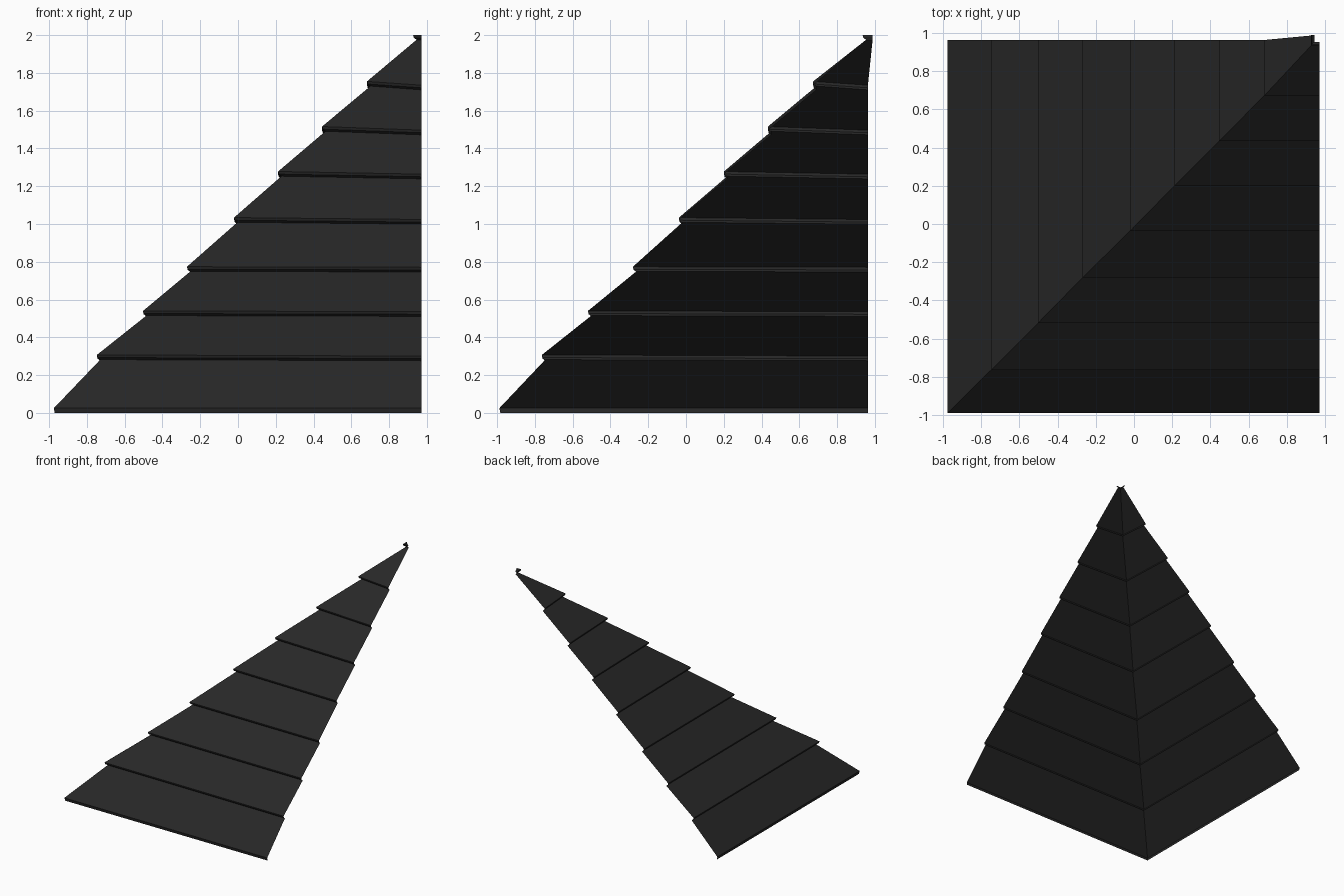
import bpy, bmesh

if "Cube" in bpy.data.objects:
    bpy.data.objects.remove(bpy.data.objects["Cube"])

slate = bpy.data.materials.new("charcoal_slate")
slate.diffuse_color = (0.02, 0.02, 0.02, 1)
slate.use_nodes = True
slate.node_tree.nodes["Principled BSDF"].inputs["Base Color"].default_value = slate.diffuse_color

# One row per course: hip x, hip y, hip z, drop of the course at its open end
courses = [
    (-0.975, -0.988, 0.025, 0.000),
    (-0.747, -0.763, 0.307, 0.006),
    (-0.503, -0.519, 0.540, 0.004),
    (-0.270, -0.281, 0.774, 0.003),
    (-0.021, -0.037, 1.034, 0.010),
    (0.212, 0.201, 1.278, 0.014),
    (0.445, 0.434, 1.516, 0.019),
    (0.683, 0.673, 1.755, 0.020),
    (0.927, 0.935, 2.000, 0.000),
]
END_X, END_Y, TIP_Y = 0.972, 0.963, 0.988

# Stepped hip profile: each course ends in a small undercut lip
# entries: x, y, z, end drop, is_tip
profile = [(-0.970, -0.983, 0.0, 0.0, False)]
for i, (x, y, z, d) in enumerate(courses):
    tip = i == len(courses) - 1
    if i > 0:
        profile.append((x + 0.018, y + 0.018, z - 0.025, d, tip))
        profile.append((x + 0.004, y + 0.004, z - 0.014, d, tip))
    profile.append((x, y, z, d, tip))


def roof_slope(name, left):
    """Open stepped sheet running from the hip to the cut end of the roof."""
    bm = bmesh.new()
    rows = []
    for x, y, z, d, tip in profile:
        hip = bm.verts.new((x, y, z))
        if left:
            end = bm.verts.new((x, TIP_Y if tip else END_Y, z - d))
        else:
            end = bm.verts.new((END_X, y, z - d))
        rows.append((hip, end))
    for (h0, e0), (h1, e1) in zip(rows, rows[1:]):
        # wound so that the normals point outwards
        bm.faces.new((h0, h1, e1, e0) if left else (h0, e0, e1, h1))
    mesh = bpy.data.meshes.new(name)
    bm.to_mesh(mesh)
    bm.free()
    mesh.materials.append(slate)
    obj = bpy.data.objects.new(name, mesh)
    bpy.context.collection.objects.link(obj)


roof_slope("left_roof_slope", True)
roof_slope("front_roof_slope", False)
